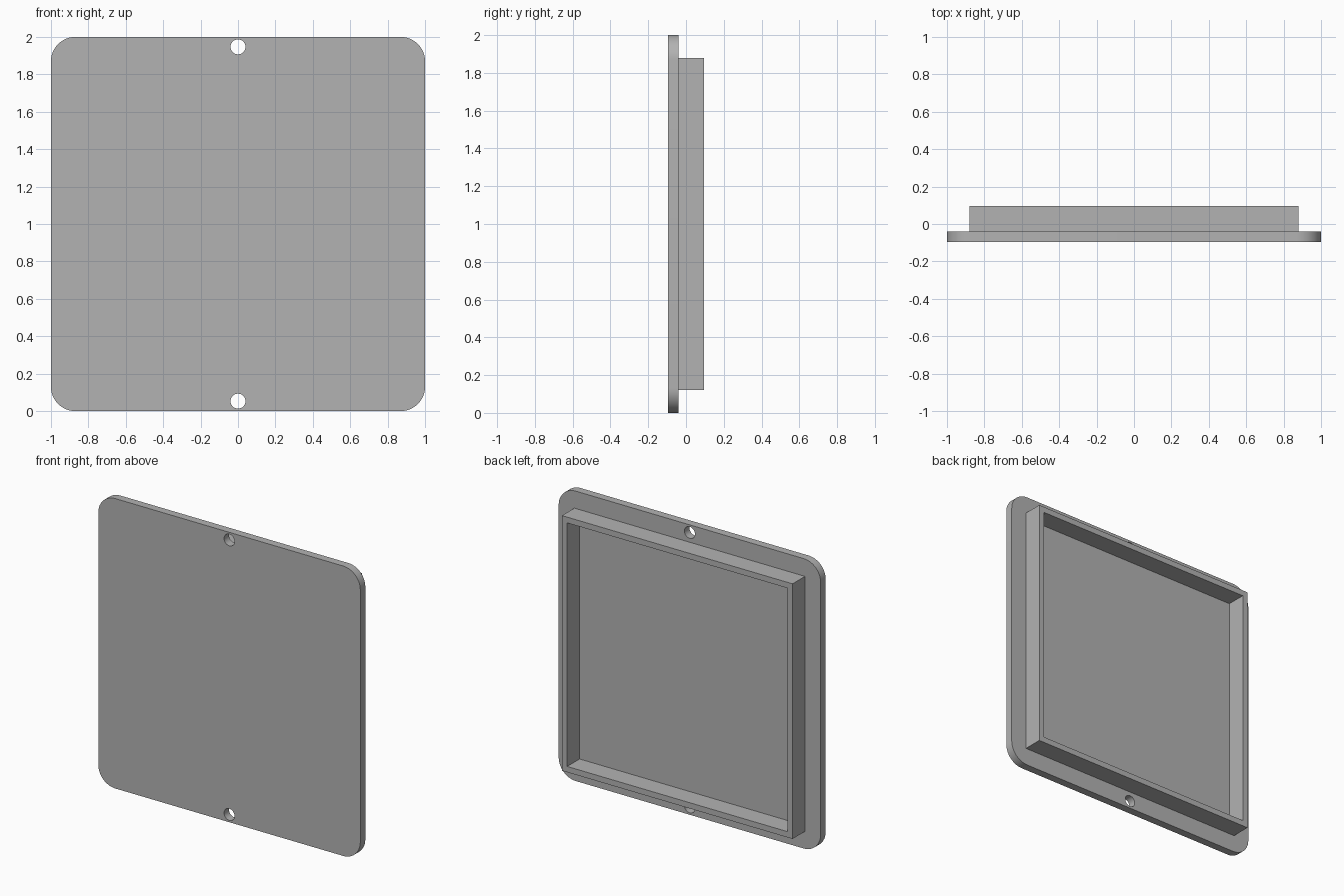
import bpy
import bmesh
from math import sin, cos, pi, radians

cube = bpy.data.objects.get("Cube")
if cube:
    bpy.data.objects.remove(cube, do_unlink=True)

grey = bpy.data.materials.new("plain grey")
grey.use_nodes = True
colour = (0.45, 0.45, 0.45, 1)
grey.diffuse_color = colour
grey.node_tree.nodes["Principled BSDF"].inputs["Base Color"].default_value = colour


def arc(cx, cz, r, start, sweep, steps):
    return [(cx + r * cos(start + sweep * i / steps),
             cz + r * sin(start + sweep * i / steps)) for i in range(steps + 1)]


def circle(cx, cz, r, steps=32):
    return arc(cx, cz, r, 0, 2 * pi, steps)[:-1]


def square(half):
    return [(-half, -half), (half, -half), (half, half), (-half, half)]


def rounded_square(half, r):
    c = half - r
    points = []
    for i, (sx, sz) in enumerate([(1, 1), (-1, 1), (-1, -1), (1, -1)]):
        points += arc(sx * c, sz * c, r, i * pi / 2, pi / 2, 12)
    return points


def slab(name, loops, y_front, y_back):
    """Extrude a flat outline with holes between two depths."""
    curve = bpy.data.curves.new(name, 'CURVE')
    curve.dimensions = '2D'
    curve.fill_mode = 'BOTH'
    curve.extrude = (y_back - y_front) / 2
    for loop in loops:
        spline = curve.splines.new('POLY')
        spline.points.add(len(loop) - 1)
        for point, (x, z) in zip(spline.points, loop):
            point.co = (x, z, 0, 1)
        spline.use_cyclic_u = True
    obj = bpy.data.objects.new(name, curve)
    bpy.context.collection.objects.link(obj)
    obj.rotation_euler.x = radians(90)
    obj.location = (0, (y_front + y_back) / 2, 1)
    bpy.ops.object.select_all(action='DESELECT')
    obj.select_set(True)
    bpy.context.view_layer.objects.active = obj
    bpy.ops.object.convert(target='MESH')
    obj = bpy.context.object
    # Weld the caps to the sides
    bm = bmesh.new()
    bm.from_mesh(obj.data)
    bmesh.ops.remove_doubles(bm, verts=bm.verts, dist=0.0001)
    bmesh.ops.recalc_face_normals(bm, faces=bm.faces)
    bm.to_mesh(obj.data)
    bm.free()
    obj.data.materials.clear()
    obj.data.materials.append(grey)
    bpy.ops.object.transform_apply(location=True, rotation=True, scale=True)
    bpy.ops.object.shade_smooth_by_angle(angle=radians(30))
    return obj


# Cover plate with rounded corners and two screw holes
slab("cover_plate",
     [rounded_square(1, 0.13), circle(0, 0.947, 0.04), circle(0, -0.947, 0.04)],
     -0.095, -0.04)

# Square rim standing on the back of the plate
slab("back_rim", [square(0.88), square(0.84)], -0.04, 0.095)
